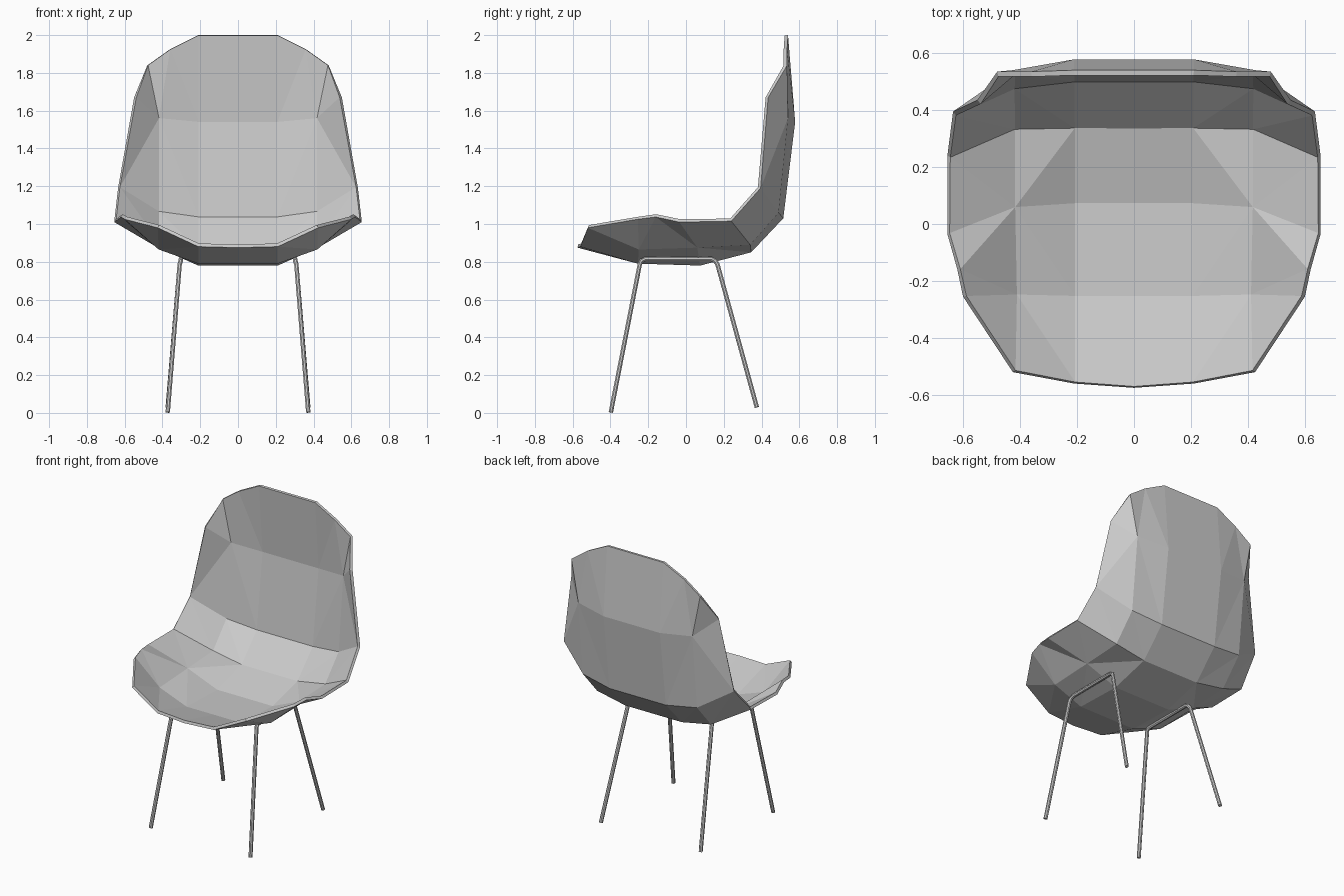
import bpy
import bmesh
from mathutils import Vector

cube = bpy.data.objects.get("Cube")
if cube:
    bpy.data.objects.remove(cube, do_unlink=True)


def make_material(name, value):
    mat = bpy.data.materials.new(name)
    mat.use_nodes = True
    colour = (value, value, value, 1)
    mat.diffuse_color = colour
    mat.node_tree.nodes["Principled BSDF"].inputs["Base Color"].default_value = colour
    return mat


grey = make_material("light grey", 0.6)

# Half cross-sections from front lip to backrest top: centre, inner, outer, rim
ROWS = [
    [(0, -.575, .875), (.21, -.56, .88), (.425, -.52, .98)],
    [(0, -.255, .79), (.21, -.255, .79), (.42, -.25, .865), (.60, -.255, 1.025)],
    [(0, .075, .78), (.21, .075, .78), (.425, .06, .875), (.655, -.035, 1.01)],
    [(0, .345, .85), (.21, .345, .85), (.425, .34, .89), (.655, .24, 1.015)],
    [(0, .515, 1.03), (.21, .515, 1.03), (.425, .49, 1.06), (.635, .395, 1.19)],
    [(0, .578, 1.54), (.21, .578, 1.54), (.425, .54, 1.56), (.55, .435, 1.67)],
    [(0, .54, 2), (.21, .54, 2), (.36, .535, 1.925), (.48, .535, 1.84)],
]
ARM_TIP = (.62, -.16, 1.037)

# Folds where a patch is split from its outer front or its inner front corner
INNER_FRONT = {(0, 1), (4, 2)}
OUTER_FRONT = {(2, 1)}


def build_seat():
    bm = bmesh.new()
    for side in (1, -1):
        def vert(p):
            return bm.verts.new((p[0] * side, p[1], p[2]))

        def face(*corners):
            bm.faces.new(corners if side > 0 else corners[::-1])

        grid = [[vert(p) for p in row] for row in ROWS]
        tip = vert(ARM_TIP)
        for r in range(len(ROWS) - 1):
            low, high = grid[r], grid[r + 1]
            for c in range(3):
                if r == 0 and c == 2:
                    face(low[2], high[3], high[2])
                elif r == 1 and c == 2:
                    # Raised arm corner
                    face(low[2], low[3], tip)
                    face(low[2], tip, high[2])
                    face(high[2], tip, high[3])
                else:
                    a, b, d, e = low[c], low[c + 1], high[c + 1], high[c]
                    if (r, c) in OUTER_FRONT:
                        face(a, b, e)
                        face(b, d, e)
                    elif (r, c) in INNER_FRONT or c > 0:
                        # The lip and upper wing fold along the other diagonal
                        if (r, c) == (4, 2):
                            face(a, b, e)
                            face(b, d, e)
                        else:
                            face(a, b, d)
                            face(a, d, e)
                    else:
                        face(a, b, d, e)
    bmesh.ops.remove_doubles(bm, verts=bm.verts, dist=0.0005)
    bmesh.ops.recalc_face_normals(bm, faces=bm.faces)
    # Point the shell's normals up into the sitting side
    if sum(f.normal.z * f.calc_area() for f in bm.faces) < 0:
        bmesh.ops.reverse_faces(bm, faces=bm.faces)
    mesh = bpy.data.meshes.new("seat_shell")
    bm.to_mesh(mesh)
    bm.free()
    seat = bpy.data.objects.new("seat_shell", mesh)
    bpy.context.collection.objects.link(seat)
    mesh.materials.append(grey)
    thick = seat.modifiers.new("shell thickness", 'SOLIDIFY')
    thick.thickness = 0.018
    thick.offset = 1


# Bent tube: front foot, rail under the seat, back foot
LEG_PATH = [(.372, -.398, .003), (.309, -.245, .785), (.304, -.236, .805),
            (.302, -.215, .815), (.302, .135, .815), (.304, .155, .805),
            (.309, .167, .785), (.372, .375, .03)]


def build_legs(name, side):
    curve = bpy.data.curves.new(name, 'CURVE')
    curve.dimensions = '3D'
    curve.bevel_depth = 0.0125
    curve.bevel_resolution = 2
    curve.use_fill_caps = True
    spline = curve.splines.new('POLY')
    spline.points.add(len(LEG_PATH) - 1)
    for point, (x, y, z) in zip(spline.points, LEG_PATH):
        point.co = (x * side, y, z, 1)
    curve.materials.append(grey)
    legs = bpy.data.objects.new(name, curve)
    bpy.context.collection.objects.link(legs)
    bpy.ops.object.select_all(action='DESELECT')
    legs.select_set(True)
    bpy.context.view_layer.objects.active = legs
    bpy.ops.object.convert(target='MESH')
    bpy.ops.object.shade_smooth_by_angle()


build_seat()
build_legs("left_legs", 1)
build_legs("right_legs", -1)
